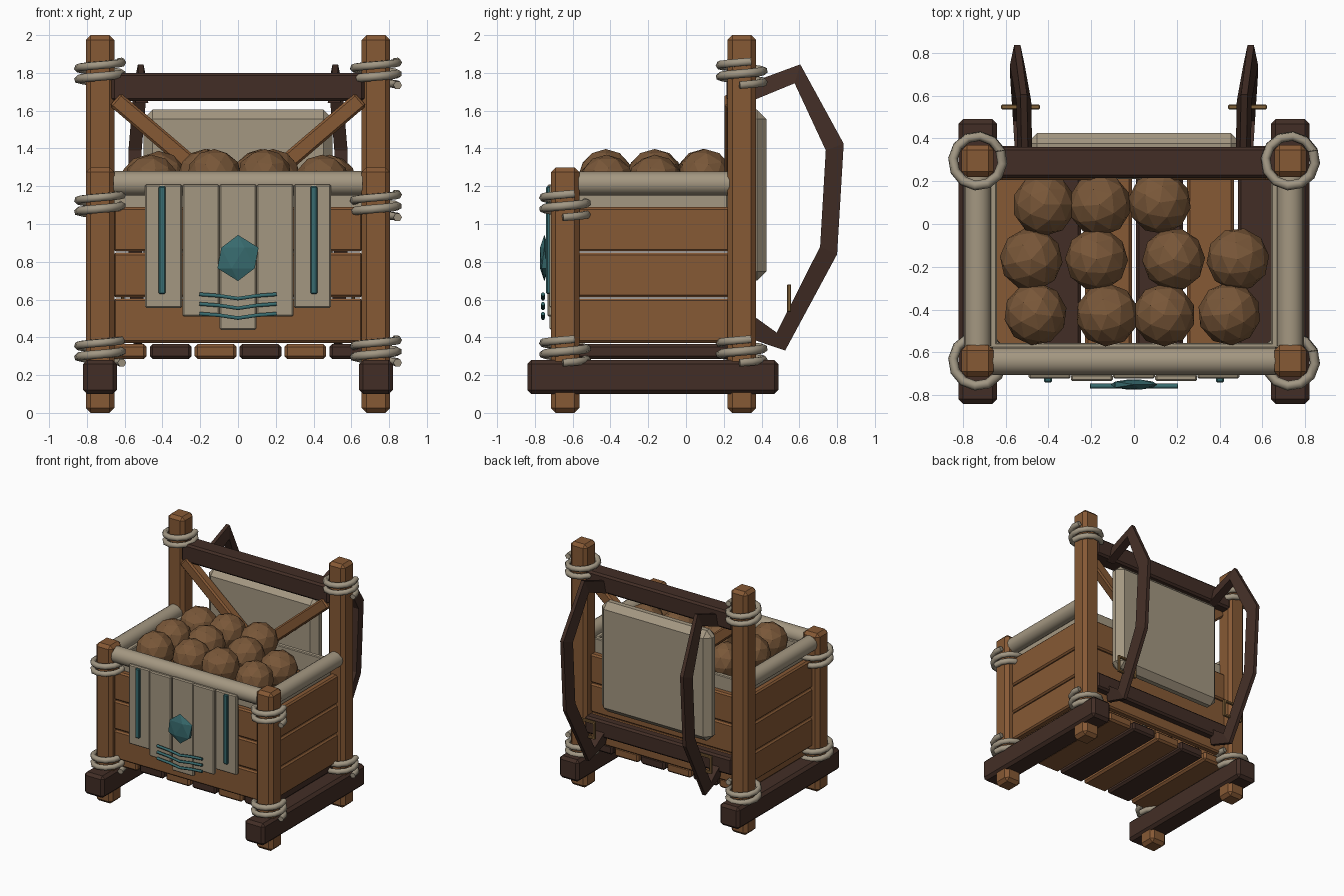
import bpy, bmesh, math
from mathutils import Vector, Matrix

if "Cube" in bpy.data.objects:
    bpy.data.objects.remove(bpy.data.objects["Cube"])

def material(name, rgb):
    m = bpy.data.materials.new(name)
    m.diffuse_color = (*rgb, 1)
    m.use_nodes = True
    m.node_tree.nodes["Principled BSDF"].inputs["Base Color"].default_value = m.diffuse_color
    return m

WOOD = material("wood", (0.24, 0.10, 0.035))
DARK = material("dark_wood", (0.055, 0.027, 0.019))
CLOTH = material("cloth", (0.37, 0.31, 0.22))
ROPE = material("rope", (0.36, 0.31, 0.23))
TEAL = material("teal", (0.04, 0.15, 0.16))
ROOT = material("root", (0.19, 0.095, 0.04))
BRASS = material("brass", (0.22, 0.12, 0.04))

def finish(name, bm, mat):
    bmesh.ops.recalc_face_normals(bm, faces=bm.faces[:])
    me = bpy.data.meshes.new(name)
    bm.to_mesh(me)
    bm.free()
    me.materials.append(mat)
    ob = bpy.data.objects.new(name, me)
    bpy.context.collection.objects.link(ob)
    return ob

def box(name, x, y, z, mat, bevel=0.012, rot=None):
    """Bevelled box from (min, max) ranges, optionally rotated about its centre."""
    r = (x, y, z)
    bm = bmesh.new()
    bmesh.ops.create_cube(bm, size=1)
    bmesh.ops.scale(bm, vec=[b - a for a, b in r], verts=bm.verts[:])
    if bevel:
        bmesh.ops.bevel(bm, geom=bm.edges[:], offset=bevel, segments=1, affect='EDGES')
    if rot:
        bmesh.ops.transform(bm, matrix=rot, verts=bm.verts[:])
    bmesh.ops.translate(bm, vec=[(a + b) / 2 for a, b in r], verts=bm.verts[:])
    return finish(name, bm, mat)

def tube(name, pts, radius, mat, res=2):
    cu = bpy.data.curves.new(name, 'CURVE')
    cu.dimensions = '3D'
    cu.bevel_depth, cu.bevel_resolution, cu.use_fill_caps = radius, res, True
    sp = cu.splines.new('POLY')
    sp.points.add(len(pts) - 1)
    for p, co in zip(sp.points, pts):
        p.co = (*co, 1)
    cu.materials.append(mat)
    ob = bpy.data.objects.new(name, cu)
    bpy.context.collection.objects.link(ob)
    return ob

def roll(name, a, b, radius):
    a, b = Vector(a), Vector(b)
    d = b - a
    bm = bmesh.new()
    bmesh.ops.create_cone(bm, cap_ends=True, segments=16, radius1=radius, radius2=radius, depth=d.length)
    m = Matrix.Translation((a + b) / 2) @ d.to_track_quat('Z', 'Y').to_matrix().to_4x4()
    bmesh.ops.transform(bm, matrix=m, verts=bm.verts[:])
    for f in bm.faces:
        f.smooth = len(f.verts) == 4
    return finish(name, bm, CLOTH)

def lashing(name, x, y, z):
    pts = []
    for i in range(26):
        t = i / 12
        a = math.tau * t - 0.1
        pts.append((x + 0.116 * math.cos(a), y + 0.116 * math.sin(a), z - 0.065 + 0.06 * t))
    tube(name, pts, 0.023, ROPE, 1)

PX, FY, BY = 0.73, -0.64, 0.295

for side, s in (("left", -1), ("right", 1)):
    def xr(a, b):
        return tuple(sorted((s * a, s * b)))
    # corner posts and skids
    for end, y, h in (("front", FY, 1.3), ("back", BY, 2.0)):
        box(f"{end}_post_{side}", xr(0.655, 0.805), (y - 0.075, y + 0.075), (0, h), WOOD, 0.025)
        lashing(f"{end}_lower_rope_{side}", s * PX, y, 0.33)
        lashing(f"{end}_upper_rope_{side}", s * PX, y, 1.1 if end == "front" else 1.8)
    box(f"skid_{side}", xr(0.64, 0.82), (-0.84, 0.49), (0.10, 0.28), DARK, 0.022)
    # side planks, liner and rolled cloth rim
    for i in range(3):
        z = 0.37 + i * 0.242
        box(f"side_plank_{side}_{i}", xr(0.69, 0.75), (-0.58, 0.235), (z, z + 0.236), WOOD)
    box(f"side_liner_{side}", xr(0.64, 0.69), (-0.58, 0.22), (1.04, 1.2), CLOTH, 0.006)
    roll(f"side_roll_{side}", (s * PX, -0.57, 1.215), (s * PX, 0.23, 1.215), 0.063)
    # diagonal brace
    a, b = Vector((s * 0.65, 0, 1.66)), Vector((s * 0.10, 0, 1.19))
    d, c = b - a, (a + b) / 2
    rot = Matrix.Rotation(-math.atan2(d.z, d.x), 4, 'Y')
    h = d.length / 2
    box(f"brace_{side}", (c.x - h, c.x + h), (0.205, 0.285), (c.z - 0.045, c.z + 0.045), WOOD, 0.012, rot)
    # shoulder strap swept along a side profile, narrow on its outer edge
    inner = [(0.32, 1.64), (0.575, 1.745), (0.74, 1.39), (0.71, 0.88), (0.48, 0.425), (0.32, 0.54)]
    outer = [(0.32, 1.74), (0.605, 1.845), (0.835, 1.425), (0.80, 0.84), (0.525, 0.33), (0.32, 0.40)]
    xs = [0.51, 0.515, 0.545, 0.545, 0.53, 0.52]
    bm = bmesh.new()
    rings = []
    for (iy, iz), (oy, oz), x in zip(inner, outer, xs):
        rings.append([bm.verts.new(v) for v in ((s * (x - 0.035), iy, iz), (s * (x + 0.035), iy, iz),
                                                (s * (x + 0.015), oy, oz), (s * (x - 0.015), oy, oz))])
    for p, q in zip(rings, rings[1:]):
        for k in range(4):
            bm.faces.new((p[k], p[(k + 1) % 4], q[(k + 1) % 4], q[k]))
    bm.faces.new(rings[0])
    bm.faces.new(rings[-1])
    finish(f"shoulder_strap_{side}", bm, DARK)
    # strap buckle frame
    for i, z in enumerate((0.535, 0.66)):
        box(f"buckle_bar_{side}_{i}", xr(0.44, 0.62), (0.535, 0.557), (z, z + 0.02), BRASS, 0.004)
    for i, x in enumerate((0.44, 0.60)):
        box(f"buckle_side_{side}_{i}", xr(x, x + 0.02), (0.535, 0.557), (0.535, 0.68), BRASS, 0.004)
    # teal stripe on the front flap
    box(f"flap_stripe_{side}", xr(0.383, 0.42), (-0.74, -0.715), (0.63, 1.2), TEAL, 0.006)

# floor slats
for i in range(6):
    x = (i - 2.5) * 0.238
    box(f"floor_slat_{i}", (x - 0.11, x + 0.11), (-0.62, 0.27), (0.285, 0.365), DARK if i % 2 else WOOD, 0.015)

# front and back planks, liners and rims
for i in range(3):
    z = 0.37 + i * 0.242
    box(f"front_plank_{i}", (-0.66, 0.66), (-0.675, -0.615), (z, z + 0.236), WOOD)
    box(f"back_plank_{i}", (-0.66, 0.66), (0.245, 0.305), (z, z + 0.236), WOOD)
box("front_liner", (-0.66, 0.66), (-0.615, -0.555), (1.04, 1.2), CLOTH, 0.006)
box("back_liner", (-0.66, 0.66), (0.21, 0.25), (1.04, 1.2), CLOTH, 0.006)
roll("front_roll", (-0.66, FY, 1.215), (0.66, FY, 1.215), 0.065)

# back rails and padded back rest
box("top_rail", (-0.67, 0.67), (0.215, 0.36), (1.65, 1.8), DARK, 0.015)
box("lower_rail", (-0.67, 0.67), (0.25, 0.365), (0.46, 0.60), DARK, 0.015)
box("back_pad", (-0.5, 0.5), (0.29, 0.425), (0.70, 1.605), CLOTH, 0.048)

# layered front flap
for i, low in enumerate((0.555, 0.51, 0.44, 0.51, 0.555)):
    x = (i - 2) * 0.197
    off = 0.012 if i % 2 else 0
    box(f"flap_strip_{i}", (x - 0.098, x + 0.098), (-0.722 - off, -0.69 - off), (low, 1.21), CLOTH, 0.008)

# teal gem and chevrons
bm = bmesh.new()
bmesh.ops.create_icosphere(bm, subdivisions=1, radius=0.122)
bmesh.ops.scale(bm, vec=(1, 0.22, 1), verts=bm.verts[:])
bmesh.ops.translate(bm, vec=(0, -0.75, 0.82), verts=bm.verts[:])
finish("gem", bm, TEAL)
for i, z in enumerate((0.628, 0.577, 0.525)):
    tube(f"chevron_{i}", [(-0.205, -0.757, z), (-0.1, -0.757, z - 0.008), (0, -0.757, z - 0.023),
                          (0.1, -0.757, z - 0.008), (0.205, -0.757, z)], 0.011, TEAL, 1)

# round root vegetables
spots = [(-0.42, 0.09, 1.24), (-0.16, 0.09, 1.25), (0.12, 0.10, 1.25),
         (-0.48, -0.165, 1.22), (-0.175, -0.165, 1.25), (0.185, -0.165, 1.25), (0.485, -0.165, 1.22),
         (-0.46, -0.42, 1.22), (-0.125, -0.425, 1.25), (0.14, -0.425, 1.25), (0.445, -0.42, 1.22)]
for i, p in enumerate(spots):
    bm = bmesh.new()
    bmesh.ops.create_icosphere(bm, subdivisions=2, radius=0.147)
    bmesh.ops.transform(bm, matrix=Matrix.Translation(p) @ Matrix.Rotation(i * 0.7, 4, 'Z'), verts=bm.verts[:])
    finish(f"root_vegetable_{i}", bm, ROOT)
